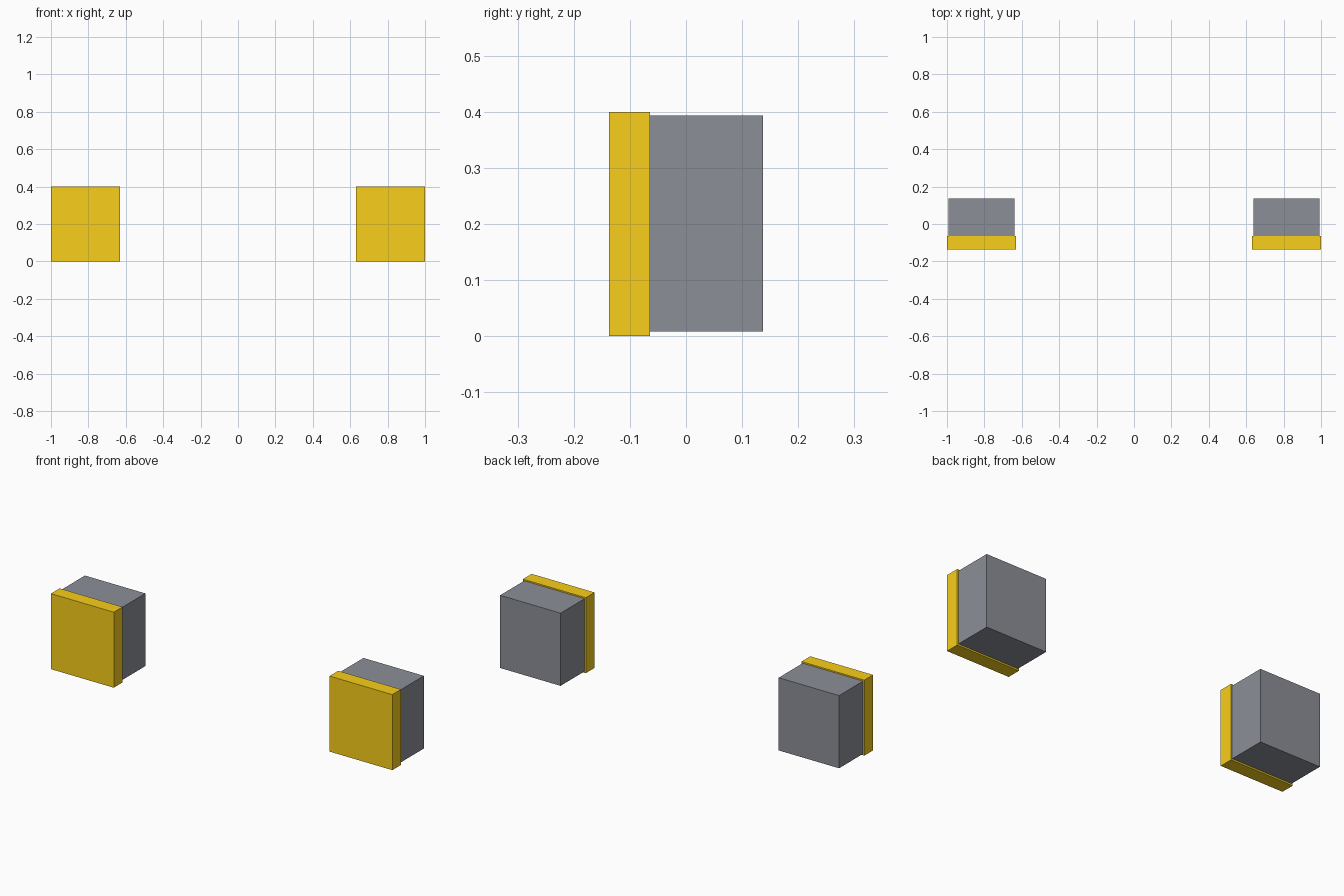
import bpy

if "Cube" in bpy.data.objects:
    bpy.data.objects.remove(bpy.data.objects["Cube"])


def colour(name, rgb):
    mat = bpy.data.materials.new(name)
    mat.diffuse_color = (*rgb, 1)
    mat.use_nodes = True
    mat.node_tree.nodes["Principled BSDF"].inputs["Base Color"].default_value = mat.diffuse_color
    return mat


yellow = colour("yellow", (0.95, 0.62, 0.01))
grey = colour("dark_grey", (0.26, 0.275, 0.31))


def box(name, lo, hi, material):
    bpy.ops.mesh.primitive_cube_add(size=1, location=[(a + b) / 2 for a, b in zip(lo, hi)])
    ob = bpy.context.object
    ob.name = name
    ob.scale = [b - a for a, b in zip(lo, hi)]
    bpy.ops.object.transform_apply(location=True, rotation=False, scale=True)
    ob.data.materials.append(material)
    # Matching unit on the opposite side
    mirror = ob.modifiers.new("mirror", 'MIRROR')
    mirror.use_axis[0] = True
    return ob


# Yellow front plates
box("front_plate", (0.632, -0.137, 0.0), (1.0, -0.064, 0.4), yellow)
# Slightly smaller grey housings behind them
box("rear_housing", (0.639, -0.064, 0.008), (0.993, 0.137, 0.393), grey)
